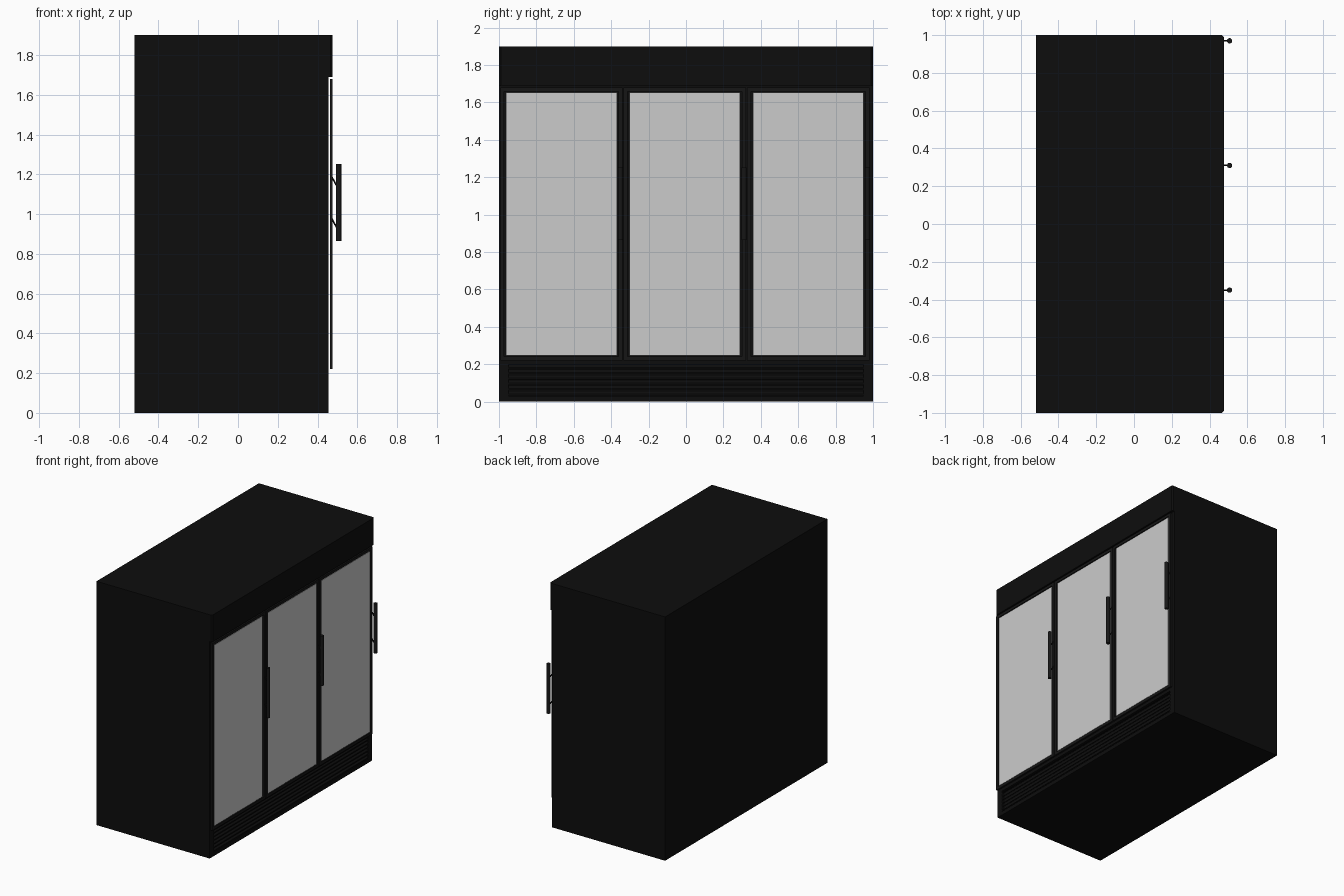
import bpy, bmesh
from mathutils import Vector

if "Cube" in bpy.data.objects:
    bpy.data.objects.remove(bpy.data.objects["Cube"])


def paint(name, v):
    m = bpy.data.materials.new(name)
    m.diffuse_color = (v, v, v, 1)
    m.use_nodes = True
    m.node_tree.nodes["Principled BSDF"].inputs["Base Color"].default_value = m.diffuse_color
    return m


BLACK = paint("black_enamel", 0.004)
TRIM = paint("black_trim", 0.008)


def finish(bm, name, mat=None):
    bmesh.ops.recalc_face_normals(bm, faces=bm.faces)
    me = bpy.data.meshes.new(name)
    bm.to_mesh(me)
    bm.free()
    ob = bpy.data.objects.new(name, me)
    bpy.context.collection.objects.link(ob)
    if mat:
        me.materials.append(mat)
    return ob


def add_box(bm, x, y, z):
    vs = bmesh.ops.create_cube(bm, size=1)["verts"]
    for v in vs:
        v.co = Vector([(r[0] + r[1]) / 2 + c * (r[1] - r[0])
                       for r, c in zip((x, y, z), v.co)])
    return vs


def prism(bm, profile, y0, y1):
    # extrude an x-z profile along y
    f = bm.faces.new([bm.verts.new((x, y0, z)) for x, z in profile])
    ext = bmesh.ops.extrude_face_region(bm, geom=[f])["geom"]
    bmesh.ops.translate(bm, vec=(0, y1 - y0, 0),
                        verts=[g for g in ext if isinstance(g, bmesh.types.BMVert)])


def add_rod(bm, a, b, r, sides):
    a, b = Vector(a), Vector(b)
    d = b - a
    mat = d.to_track_quat('Z', 'Y').to_matrix().to_4x4()
    mat.translation = (a + b) / 2
    bmesh.ops.create_cone(bm, cap_ends=True, segments=sides, radius1=r,
                          radius2=r, depth=d.length, matrix=mat)


# cabinet body with a recess for the bottom grille
bm = bmesh.new()
add_box(bm, (-0.52, 0.456), (-1, 1), (0, 1.9))
cabinet = finish(bm, "cabinet", BLACK)
bm = bmesh.new()
add_box(bm, (0.436, 0.5), (-0.95, 0.95), (0.03, 0.2))
cutter = finish(bm, "grille_cutter", BLACK)
cutter.hide_render = True
cutter.hide_set(True)
mod = cabinet.modifiers.new("grille_recess", 'BOOLEAN')
mod.operation = 'DIFFERENCE'
mod.object = cutter

# angled grille slats
bm = bmesh.new()
N = 6
step = 0.17 / N
for i in range(N):
    z = 0.03 + i * step
    prism(bm, [(0.436, z + step), (0.456, z + 0.012), (0.456, z + 0.004),
               (0.436, z + step - 0.008)], -0.95, 0.95)
finish(bm, "grille_slats", BLACK)

# top fascia with chamfered ends
bm = bmesh.new()
add_box(bm, (0.456, 0.476), (-1, 1), (1.69, 1.9))
ends = [e for e in bm.edges if all(v.co.x > 0.47 for v in e.verts)
        and abs(e.verts[0].co.y - e.verts[1].co.y) < 0.01]
bmesh.ops.bevel(bm, geom=ends, offset=0.01, segments=1, affect='EDGES')
finish(bm, "top_fascia", BLACK)

# three doors: frame, glass and handle
Z0, Z1, RIM = 0.22, 1.68, 0.03
for i in range(3):
    y0 = -0.993 + 0.66 * i
    y1 = y0 + 0.653
    bm = bmesh.new()
    X = (0.462, 0.475)
    vs = add_box(bm, X, (y0, y1), (Z0, Z1))
    faces = [f for f in bm.faces if abs(f.normal.x) > 0.9]
    bmesh.ops.inset_individual(bm, faces=faces, thickness=RIM)
    bmesh.ops.bridge_loops(bm, edges=[e for f in faces for e in f.edges])
    bmesh.ops.delete(bm, geom=faces, context='FACES_ONLY')
    finish(bm, f"door_frame_{i + 1}", TRIM)

    bm = bmesh.new()
    add_box(bm, (0.464, 0.472), (y0 + RIM, y1 - RIM), (Z0 + RIM - 0.004, Z1 - RIM + 0.004))
    finish(bm, f"door_glass_{i + 1}")

    hy = y1 - 0.01
    bm = bmesh.new()
    add_rod(bm, (0.506, hy, 0.865), (0.506, hy, 1.252), 0.014, 20)
    for z in (1.19, 0.98):
        add_rod(bm, (0.47, hy, z), (0.503, hy, z - 0.06), 0.004, 10)
    h = finish(bm, f"door_handle_{i + 1}", TRIM)
    bpy.context.view_layer.objects.active = h
    bpy.ops.object.select_all(action='DESELECT')
    h.select_set(True)
    bpy.ops.object.shade_smooth_by_angle()
